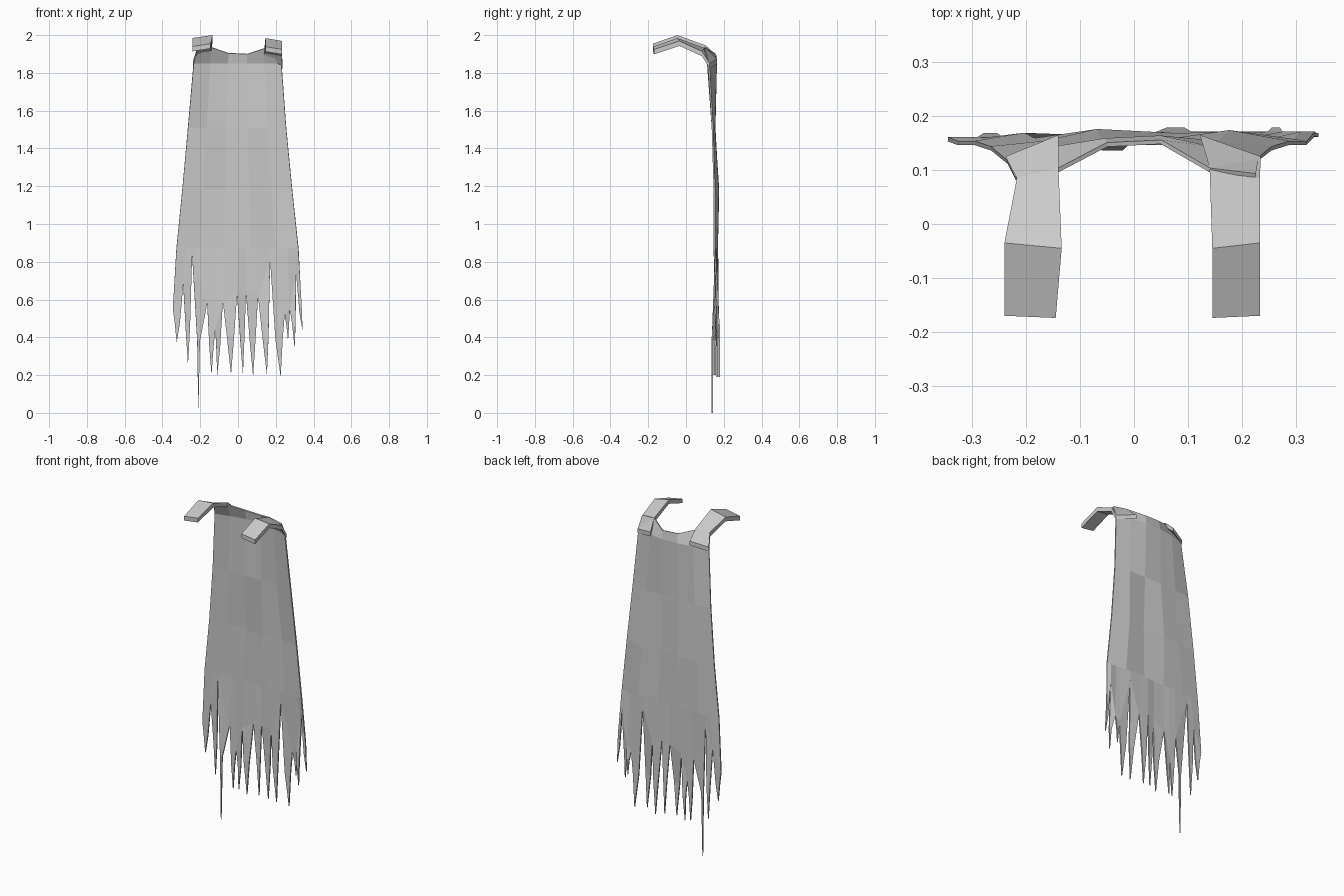
import bpy
import bmesh
from mathutils import Vector

cube = bpy.data.objects.get("Cube")
if cube:
    bpy.data.objects.remove(cube, do_unlink=True)

cloth = bpy.data.materials.new("grey cloth")
cloth.use_nodes = True
GREY = (0.6, 0.6, 0.6, 1.0)
cloth.diffuse_color = GREY
cloth.node_tree.nodes["Principled BSDF"].inputs["Base Color"].default_value = GREY


def finish(bm, name):
    bmesh.ops.recalc_face_normals(bm, faces=bm.faces)
    mesh = bpy.data.meshes.new(name)
    bm.to_mesh(mesh)
    bm.free()
    mesh.materials.append(cloth)
    obj = bpy.data.objects.new(name, mesh)
    bpy.context.collection.objects.link(obj)
    return obj


# Cape rows from the shoulders down: height, right edge, left edge, fold depths
FOLDS = (-1, -0.62, -0.22, 0.22, 0.62, 1)
ROWS = [
    (1.85, -0.235, 0.23, (0.115, 0.14, 0.155, 0.16, 0.14, 0.12)),
    (1.51, -0.265, 0.255, (0.14, 0.15, 0.15, 0.152, 0.15, 0.14)),
    (1.18, -0.295, 0.287, (0.15, 0.155, 0.172, 0.15, 0.17, 0.15)),
    (0.87, -0.326, 0.32, (0.15, 0.165, 0.16, 0.165, 0.165, 0.15)),
]
# Neckline, leaning forward over the shoulders
NECK = [(-0.22, 0.085, 1.92), (-0.14, 0.1, 1.935), (-0.05, 0.147, 1.905),
        (0.05, 0.152, 1.9), (0.14, 0.1, 1.93), (0.225, 0.09, 1.92)]
# Ragged hem: slits between the strands, and the strand tips
SLITS = [(-0.345, 0.55), (-0.29, 0.68), (-0.243, 0.84), (-0.163, 0.58),
         (-0.12, 0.44), (-0.08, 0.59), (-0.005, 0.63), (0.042, 0.64),
         (0.106, 0.62), (0.17, 0.81), (0.247, 0.52), (0.275, 0.55),
         (0.308, 0.74), (0.335, 0.6)]
TIPS = [(-0.325, 0.37), (-0.265, 0.25), (-0.21, 0), (-0.14, 0.2),
        (-0.11, 0.2), (-0.037, 0.2), (0.026, 0.2), (0.08, 0.19),
        (0.153, 0.2), (0.226, 0.19), (0.265, 0.38), (0.3, 0.34), (0.342, 0.43)]


def build_cape():
    bm = bmesh.new()
    grid = [[bm.verts.new(p) for p in NECK]]
    for z, a, b, depths in ROWS:
        mid, half = (a + b) / 2, (b - a) / 2
        grid.append([bm.verts.new((mid + half * f, y, z))
                     for f, y in zip(FOLDS, depths)])
    for upper, lower in zip(grid[:-2], grid[1:-1]):
        for i in range(5):
            bm.faces.new((upper[i], upper[i + 1], lower[i + 1], lower[i]))

    # Bottom row gains a vertex above every slit
    base = grid[-1]
    first, last = SLITS[0][0], SLITS[-1][0]
    heads = [base[0]]
    for x, z in SLITS[1:-1]:
        t = (x - first) / (last - first)
        px = base[0].co.x + t * (base[-1].co.x - base[0].co.x)
        i = max(k for k in range(5) if base[k].co.x <= px)
        a, b = base[i].co, base[i + 1].co
        heads.append(bm.verts.new(a.lerp(b, (px - a.x) / (b.x - a.x))))
    heads.append(base[-1])
    hem = sorted(set(base + heads), key=lambda v: v.co.x)

    def between(a, b):
        return hem[hem.index(a):hem.index(b) + 1]

    for i in range(5):
        run = between(base[i], base[i + 1])
        bm.faces.new([grid[-2][i + 1], grid[-2][i]] + run)

    # Hanging strands
    slits = [bm.verts.new((x, 0.157 + 0.01 * (x > 0), z)) for x, z in SLITS]
    for i, (x, z) in enumerate(TIPS):
        left, right = slits[i], slits[i + 1]
        y = (0.155, 0.165, 0.14)[i % 3] + 0.01 * (x > 0)
        needle = z == 0
        low = min(left.co.z, right.co.z)
        drop = 0.38 if needle else min(0.2, 0.6 * (low - z))
        pull = 0.82 if needle else 0.5
        sides = []
        for v in (left, right):
            sx = v.co.x + (x - v.co.x) * pull
            sides.append(bm.verts.new((sx, y, z + drop)))
        tip = bm.verts.new((x, y, z))
        bm.faces.new(between(heads[i], heads[i + 1]) + [right, left])
        bm.faces.new((left, right, sides[1], sides[0]))
        bm.faces.new((sides[0], sides[1], tip))
    obj = finish(bm, "tattered_cape")
    solid = obj.modifiers.new("cloth thickness", "SOLIDIFY")
    solid.thickness = 0.008
    solid.offset = 0


# Shoulder straps: (outer y, outer z), (inner y, inner z) from back to front
PATH = [((0.125, 1.865), (0.165, 1.89)), ((0.085, 1.93), (0.105, 1.945)),
        ((-0.035, 1.985), (-0.045, 2.0)), ((-0.17, 1.94), (-0.174, 1.955))]


def build_strap(name, outer_x, inner_x, lift):
    bm = bmesh.new()
    rings = []
    for (outer, inner), ox, ix in zip(PATH, outer_x, inner_x):
        a = Vector((ox, outer[0], outer[1] + lift))
        b = Vector((ix, inner[0], inner[1] + lift))
        down = Vector((0, 0, -0.026))
        rings.append([bm.verts.new(p) for p in (a, b, b + down, a + down)])
    for r, s in zip(rings, rings[1:]):
        for k in range(4):
            n = (k + 1) % 4
            bm.faces.new((r[k], r[n], s[n], s[k]))
    bm.faces.new(rings[0])
    bm.faces.new(rings[-1][::-1])
    finish(bm, name)


build_cape()
build_strap("right_shoulder_strap", (-0.238, -0.217, -0.24, -0.24),
            (-0.14, -0.14, -0.134, -0.145), 0)
build_strap("left_shoulder_strap", (0.235, 0.233, 0.233, 0.233),
            (0.122, 0.14, 0.145, 0.145), -0.016)
